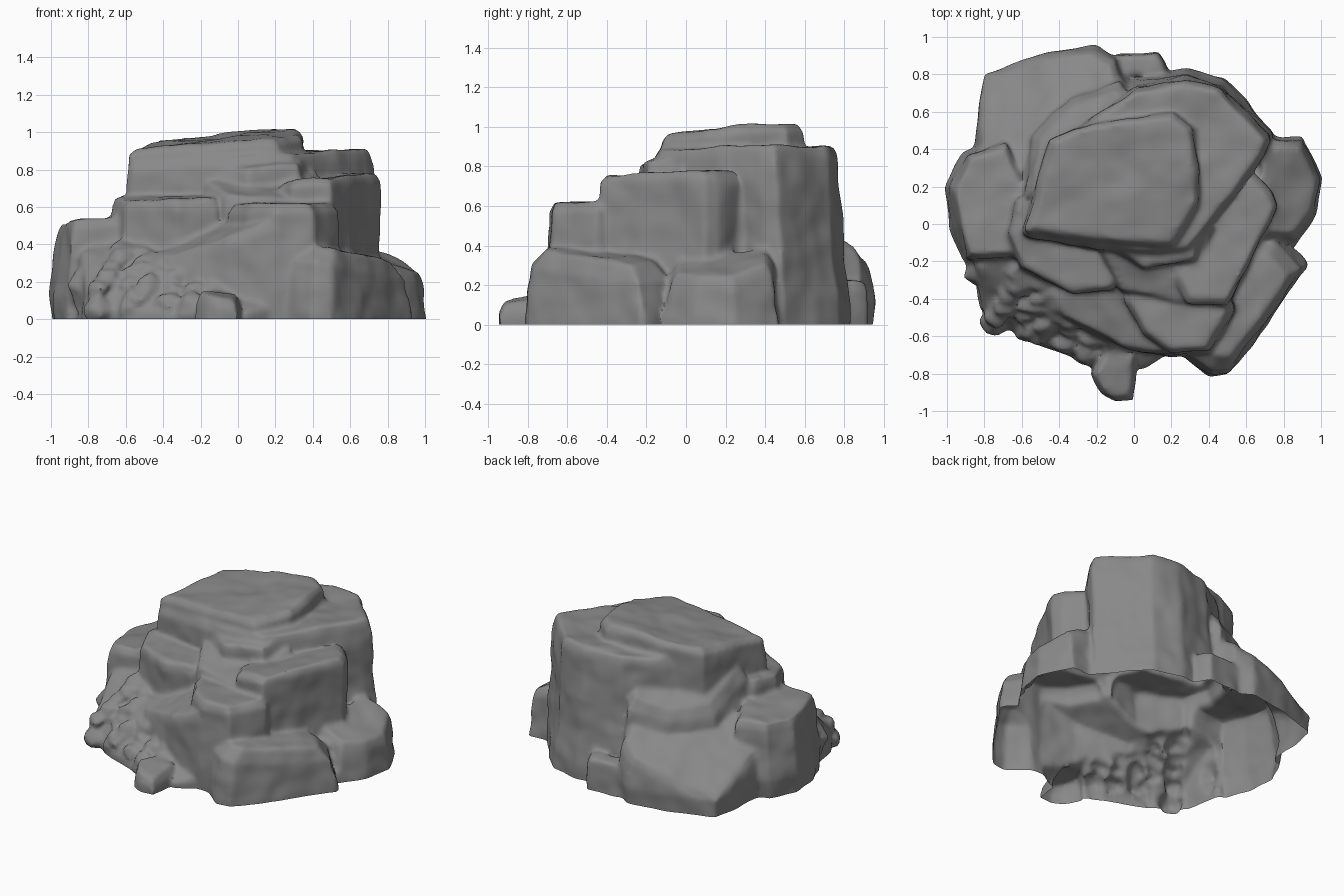
import bpy
import bmesh
import random
from mathutils import Vector, noise

random.seed(4)

default_cube = bpy.data.objects.get("Cube")
if default_cube:
    bpy.data.objects.remove(default_cube)

GROUND_DEPTH = -0.12
bm = bmesh.new()


def add_hull(points):
    """Add one convex chunk of stone around the given points."""
    verts = [bm.verts.new(p) for p in points]
    bmesh.ops.convex_hull(bm, input=verts)
    loose = [v for v in bm.verts if not v.link_faces]
    bmesh.ops.delete(bm, geom=loose, context='VERTS')


def add_block(outline, height, slope=(0, 0), taper=0.96, rim=0.94, shoulder=0.05,
              lean=(0, 0), belt=0.03, foot=1.0):
    """Tapered block on a plan outline, with a tilted top and a chamfered rim."""
    corners = [Vector((x, y, 0)) for x, y in outline]
    centre = sum(corners, Vector()) / len(corners)
    shift = Vector((lean[0], lean[1], 0))
    points = []
    for corner in corners:
        arm = corner - centre
        for scale, drop in ((taper, shoulder), (taper * rim, 0)):
            p = centre + arm * scale + shift
            p.z = max(0.04, height + slope[0] * arm.x + slope[1] * arm.y - drop)
            points.append(p)
        points.append(centre + arm * foot + Vector((0, 0, GROUND_DEPTH)))
        points.append(centre + arm + Vector((0, 0, belt)))
    add_hull(points)


def add_boulder(centre, size):
    """Small rounded stone from random directions."""
    points = []
    for _ in range(20):
        d = Vector([random.gauss(0, 1) for axis in range(3)]).normalized()
        points.append(Vector(centre) + Vector([a * b for a, b in zip(d, size)]))
    add_hull(points)


# Main tower, its back wall leaning in
add_block([(-.6, -.04), (-.47, .44), (-.25, .62), (0, .78), (.28, .83), (.48, .78),
           (.75, .5), (.72, .42), (.42, .02), (.3, -.12), (0, -.15)],
          height=.885, slope=(.04, .01), taper=.95, rim=.96, shoulder=.05, lean=(0, -.045))

# Summit cap, rising towards the back
add_block([(-.6, -.05), (-.46, .45), (-.32, .52), (-.1, .56), (.22, .6), (.33, .52),
           (.36, .1), (.22, -.13), (-.1, -.12)],
          height=.978, slope=(.07, .07), taper=.98, rim=.92, shoulder=.04)

# Ledge just below the cap at the front
add_block([(-.1, -.16), (.05, -.24), (.34, -.2), (.4, .05), (-.1, .1)],
          height=.84, slope=(.05, .2))

# Right shelf
add_block([(.2, -.3), (.28, -.43), (.5, -.45), (.77, .1), (.74, .17), (.63, .28), (.4, .1)],
          height=.755, slope=(.1, -.03), rim=.9, taper=.97, shoulder=.04)

# Saddle between shelf, buttress and tower
add_block([(-.2, -.12), (-.08, -.36), (.3, -.44), (.45, 0)],
          height=.71, slope=(.02, .35))

# Front buttress and the ramp falling from it to the left
add_block([(-.08, -.4), (.04, -.6), (.2, -.71), (.42, -.7), (.56, -.45), (.45, -.15), (0, -.15)],
          height=.62, slope=(.02, .03), taper=.92, rim=.88)
add_block([(-.5, -.3), (-.4, -.5), (-.05, -.67), (.2, -.71), (.2, -.3), (-.1, -.2)],
          height=.47, slope=(.4, .25), taper=.95)

# Left shoulder
add_block([(-.69, -.05), (-.62, -.24), (-.32, -.38), (-.1, -.36), (-.02, -.1),
           (-.3, .2), (-.64, .15)],
          height=.65, slope=(.02, .06), rim=.93)

# Low left block, undercut at the foot
add_block([(-.98, -.02), (-1.01, .2), (-.92, .39), (-.7, .46), (-.55, .1),
           (-.66, -.2), (-.92, -.21)],
          height=.53, slope=(.07, -.04), taper=.93, rim=.9, lean=(.025, 0), belt=.13, foot=.86)

# Sloping slab at the back left, lower apron and steeper upper ramp
add_block([(-.83, .45), (-.8, .81), (-.68, .86), (-.2, .955), (-.08, .89),
           (0, .5), (-.4, .2), (-.87, .3)],
          height=.37, slope=(.38, -.46), taper=.95, rim=.92, shoulder=.05,
          belt=.12, foot=.93)
add_block([(-.62, .1), (-.58, .46), (-.34, .7), (-.05, .81), (.15, .5), (-.3, .1)],
          height=.72, slope=(.4, -.5), taper=.88, rim=.85, shoulder=.08)

# Small stone against the back wall
add_block([(-.12, .78), (-.1, .91), (.13, .92), (.19, .8)], height=.22, rim=.85)

# Boulder on the right flank
add_block([(.66, .47), (.9, .47), (1.01, .25), (.97, .05), (.86, -.11), (.6, -.1)],
          height=.3, slope=(-.36, .1), taper=.88, rim=.88)

# Front right corner block
add_block([(.93, -.22), (.66, -.61), (.5, -.8), (.4, -.81), (.23, -.69),
           (.28, -.3), (.6, -.05), (.78, -.06)],
          height=.36, slope=(-.14, -.02), taper=.92, rim=.78, shoulder=.09)

# Scree bank under the left shoulder
BANK_HEIGHT, BANK_SLOPE = .2, (.1, .8)
bank = [(-.87, -.2), (-.82, -.45), (-.62, -.6), (-.27, -.74), (.05, -.77),
        (.3, -.64), (.2, -.3), (-.6, -.1)]
add_block(bank, BANK_HEIGHT, BANK_SLOPE, taper=.97, rim=.95, shoulder=.03)
bank_x, bank_y = [sum(axis) / len(bank) for axis in zip(*bank)]

# Loose stones resting on the bank in rough rows
for row in range(5):
    for step in range(6):
        x = -.77 + (step + random.uniform(.2, .8)) * .115 + row * .03
        y = -.48 - (x + .77) * .38 + row * .075
        z = BANK_HEIGHT + BANK_SLOPE[0] * (x - bank_x) + BANK_SLOPE[1] * (y - bank_y)
        radius = random.uniform(.065, .095)
        add_boulder((x, y, max(.05, z + .01)),
                    (radius * random.uniform(1, 1.4), radius, radius * random.uniform(.8, 1.1)))

# Outlying stones at the foot of the bank
add_block([(-.23, -.8), (-.17, -.91), (-.1, -.955), (0, -.945), (.01, -.68), (-.15, -.65)],
          height=.13, slope=(-.1, .1), rim=.8)
add_boulder((-.73, -.45, .12), (.1, .1, .1))
add_boulder((-.74, -.52, .04), (.09, .08, .09))
add_boulder((-.58, -.57, .05), (.08, .07, .08))
add_boulder((-.86, -.26, .16), (.07, .08, .12))

bmesh.ops.recalc_face_normals(bm, faces=bm.faces)
blocks = bpy.data.meshes.new("rock_blocks")
bm.to_mesh(blocks)
bm.free()

rock = bpy.data.objects.new("rock_outcrop", blocks)
bpy.context.collection.objects.link(rock)

# Fuse the blocks into one weathered skin
fuse = rock.modifiers.new("Fuse", 'REMESH')
fuse.mode = 'VOXEL'
fuse.voxel_size = 0.016
soften = rock.modifiers.new("Soften", 'SMOOTH')
soften.factor = 0.5
soften.iterations = 5
depsgraph = bpy.context.evaluated_depsgraph_get()
skin = bpy.data.meshes.new_from_object(rock.evaluated_get(depsgraph))
skin.name = "rock_skin"
rock.modifiers.clear()
rock.data = skin

# Uneven stone surface, then an open cut at ground level
bm = bmesh.new()
bm.from_mesh(skin)
bm.normal_update()
shifts = [v.normal * (noise.noise(v.co * 3.5) * .02 + noise.noise(v.co * 9) * .008)
          for v in bm.verts]
for v, shift in zip(bm.verts, shifts):
    v.co += shift
bmesh.ops.bisect_plane(bm, geom=bm.verts[:] + bm.edges[:] + bm.faces[:],
                       plane_co=(0, 0, 0), plane_no=(0, 0, 1), clear_inner=True)
bm.to_mesh(skin)
bm.free()

# Plain grey stone
stone = bpy.data.materials.new("grey_stone")
stone.use_nodes = True
grey = (.25, .25, .25, 1)
stone.diffuse_color = grey
stone.node_tree.nodes["Principled BSDF"].inputs["Base Color"].default_value = grey
skin.materials.clear()
skin.materials.append(stone)

bpy.ops.object.select_all(action='DESELECT')
rock.select_set(True)
bpy.context.view_layer.objects.active = rock
bpy.ops.object.shade_smooth_by_angle(angle=0.8)
